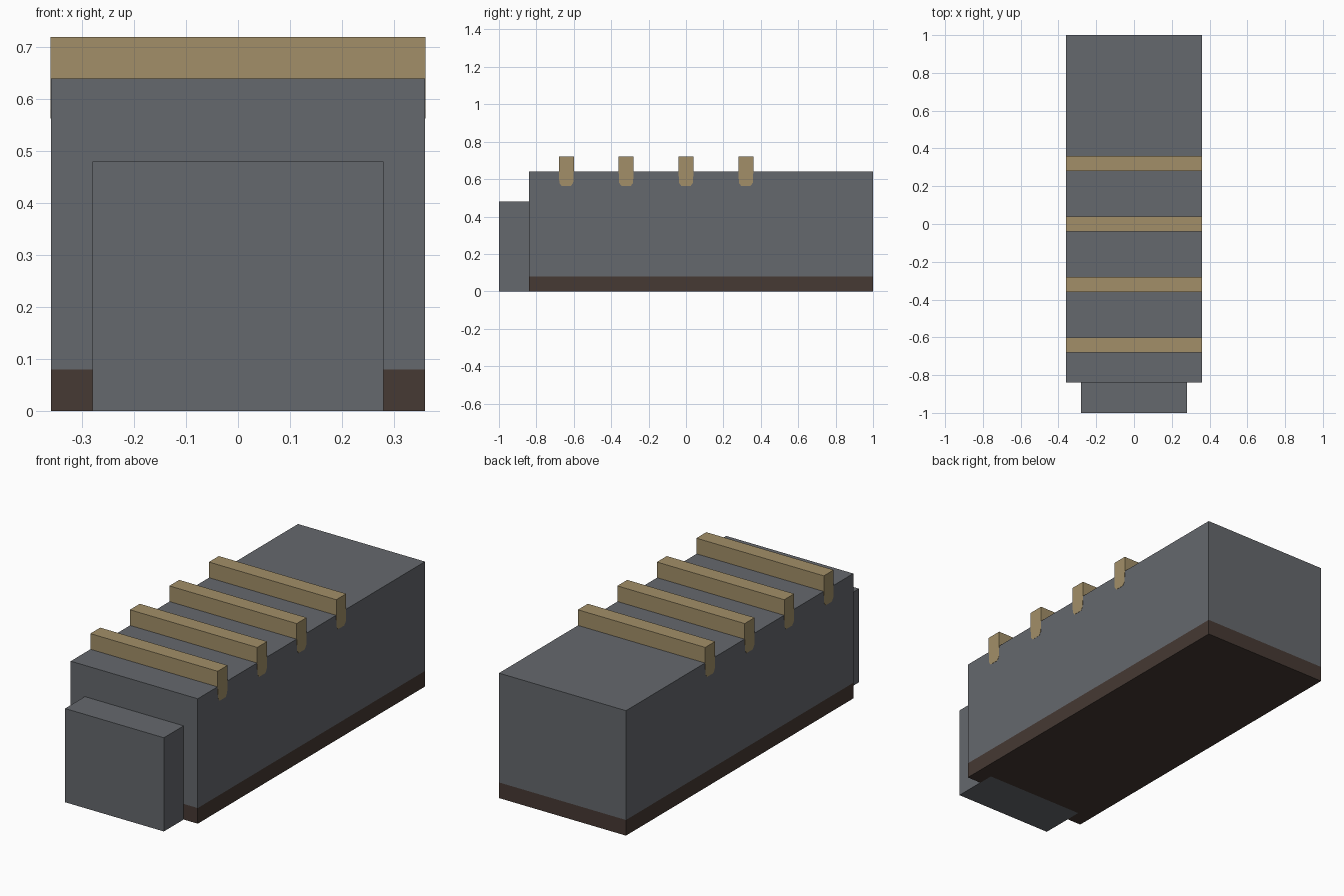
import bpy
import bmesh

if "Cube" in bpy.data.objects:
    bpy.data.objects.remove(bpy.data.objects["Cube"])


def material(name, rgb):
    m = bpy.data.materials.new(name)
    m.diffuse_color = (*rgb, 1.0)
    m.use_nodes = True
    m.node_tree.nodes["Principled BSDF"].inputs["Base Color"].default_value = m.diffuse_color
    return m


GREY = material("slate grey", (0.130, 0.138, 0.153))
TAN = material("tan", (0.361, 0.275, 0.138))
BROWN = material("dark brown", (0.061, 0.041, 0.033))


def finish(bm, name, mats):
    bmesh.ops.recalc_face_normals(bm, faces=bm.faces[:])
    mesh = bpy.data.meshes.new(name)
    bm.to_mesh(mesh)
    bm.free()
    for m in mats:
        mesh.materials.append(m)
    ob = bpy.data.objects.new(name, mesh)
    bpy.context.collection.objects.link(ob)
    return ob


def prism(half_width, profile):
    """Extrude a (y, z) outline across x, from -half_width to half_width."""
    bm = bmesh.new()
    face = bm.faces.new([bm.verts.new((-half_width, y, z)) for y, z in profile])
    out = bmesh.ops.extrude_face_region(bm, geom=[face])
    verts = [v for v in out["geom"] if isinstance(v, bmesh.types.BMVert)]
    bmesh.ops.translate(bm, verts=verts, vec=(2 * half_width, 0, 0))
    bmesh.ops.recalc_face_normals(bm, faces=bm.faces[:])
    return bm


def cut(bm, faces, co, no):
    edges = {e for f in faces for e in f.edges}
    verts = {v for f in faces for v in f.verts}
    bmesh.ops.bisect_plane(bm, geom=list(faces) + list(edges) + list(verts),
                           plane_co=co, plane_no=no)


def rect(y0, y1, z0, z1):
    return [(y0, z0), (y1, z0), (y1, z1), (y0, z1)]


# Main body: brown band round the foot, brown underside with a grey front patch
bm = prism(0.36, rect(-0.84, 1.0, 0.0, 0.64))
cut(bm, bm.faces[:], (0, 0, 0.08), (0, 0, 1))
for co, no in (((0, -0.76, 0), (0, 1, 0)),
               ((-0.28, 0, 0), (1, 0, 0)), ((0.28, 0, 0), (1, 0, 0))):
    under = [f for f in bm.faces if f.calc_center_median().z < 0.001
             and (no[1] or f.calc_center_median().y < -0.76)]
    cut(bm, under, co, no)
for f in bm.faces:
    c = f.calc_center_median()
    patch = c.z < 0.001 and c.y < -0.76 and abs(c.x) < 0.28
    f.material_index = 1 if c.z < 0.08 and not patch else 0
finish(bm, "main_body", [GREY, BROWN])

# Smaller block on the front
finish(prism(0.28, rect(-1.0, -0.84, 0.0, 0.48)), "front_block", [GREY])

# Cross ribs, let into the top, with ends running a little down the sides
for i in range(4):
    y = -0.64 + 0.32 * i
    outline = [(y - 0.025, 0.563), (y + 0.025, 0.563), (y + 0.037, 0.58),
               (y + 0.04, 0.64), (y + 0.04, 0.72), (y - 0.04, 0.72),
               (y - 0.04, 0.64), (y - 0.037, 0.58)]
    finish(prism(0.361, outline), f"cross_rib_{i + 1}", [TAN])
